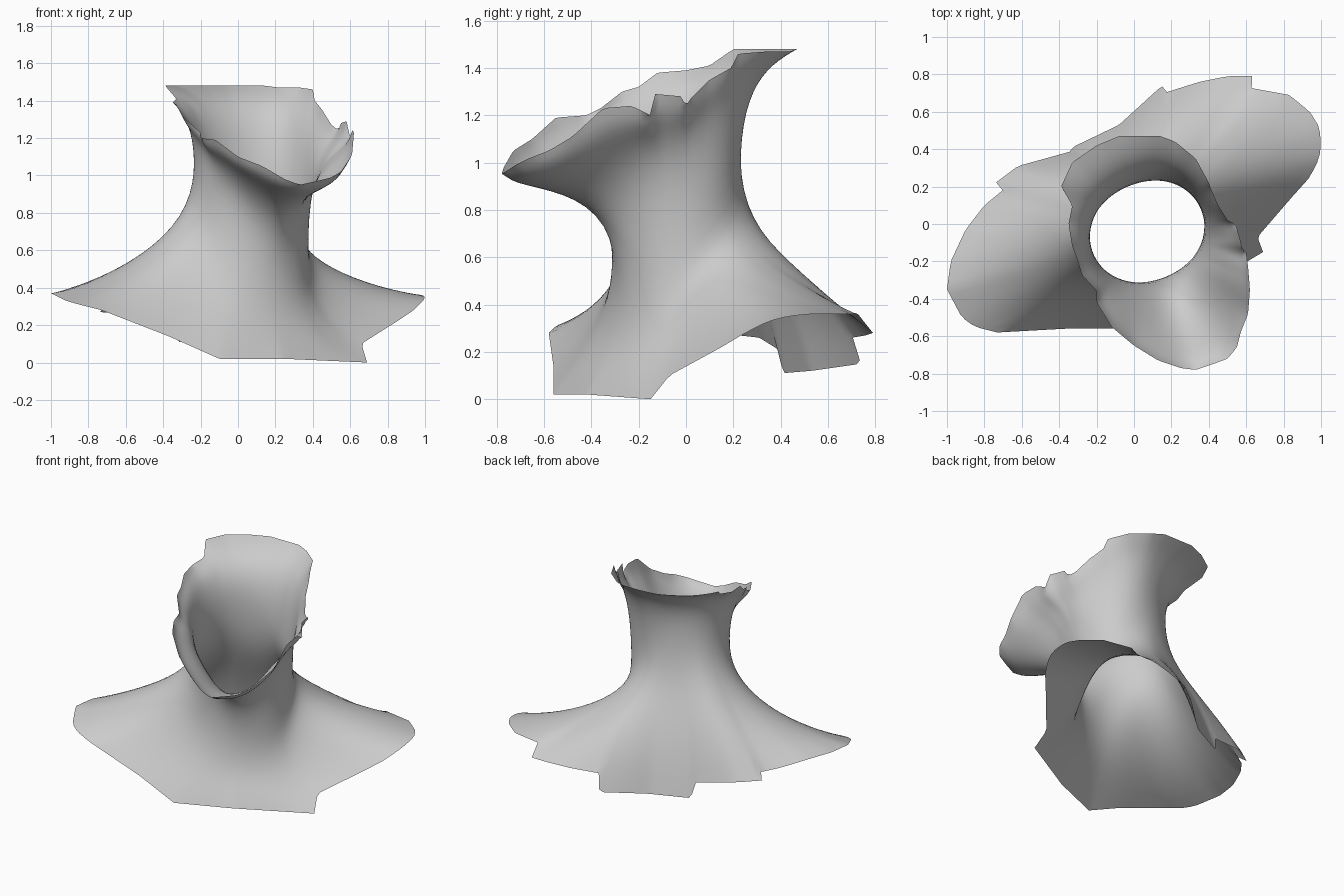
import bpy
import bmesh
from math import atan2, cos, sin, radians, tau
from mathutils import Vector

cube = bpy.data.objects.get("Cube")
if cube:
    bpy.data.objects.remove(cube, do_unlink=True)

COLUMNS = 180
ROWS = 14
AXIS = Vector((0.07, -0.04, 0))   # vertical axis through the neck
SHOULDER = radians(22)            # direction of the left shoulder
BACK = radians(112)               # direction of the nape

# Torn lower edge over chest, shoulders and back, in hundredths
HEM = [
    (100, 43, 35), (99, 52, 36), (94, 60, 36), (83, 69, 36), (61, 73, 36),
    (65, 79, 28), (50, 79, 28), (35, 76, 27), (16, 70, 26),
    (15, 74, 15), (-8, 53, 12), (-33, 41, 11), (-33, 39, 21),
    (-62, 31, 26), (-74, 22, 27), (-69, 19, 30), (-80, 10, 33),
    (-90, -3, 36), (-98, -20, 37), (-100, -35, 37), (-92, -50, 33),
    (-85, -55, 31), (-73, -58, 28), (-37, -56, 14), (-10, -56, 2), (24, -42, 2),
    (69, -15, 0), (66, -7, 10), (85, 15, 22), (94, 25, 28), (99, 35, 33),
]

# Torn upper edge around the jaw and the back of the head, in hundredths
RIM = [
    (14, 47, 148), (22, 44, 147), (33, 35, 147), (40, 22, 146),
    (41, 19, 140), (45, 10, 135), (50, 2, 127), (54, 0, 124),
    (55, -2, 128), (58, -13, 129), (60, -15, 120), (61, -23, 124),
    (62, -35, 123), (61, -48, 111), (57, -58, 105), (55, -66, 102),
    (50, -72, 99), (42, -75, 97), (33, -78, 95), (25, -77, 98), (13, -73, 105),
    (0, -65, 110), (-12, -55, 119), (-20, -42, 120), (-20, -36, 123),
    (-28, -27, 130), (-30, -20, 132), (-33, -12, 138), (-35, 0, 139),
    (-33, 10, 141), (-39, 20, 148), (-33, 33, 148), (-20, 42, 148), (-8, 47, 148),
]


def azimuth(point):
    return atan2(point.y - AXIS.y, point.x - AXIS.x) % tau


def edge_sampler(table):
    """Return a function giving the edge point at any direction from the axis."""
    points = sorted((Vector(row) / 100 for row in table), key=azimuth)
    keys = [azimuth(p) for p in points]
    keys = [keys[-1] - tau] + keys + [keys[0] + tau]
    points = [points[-1]] + points + [points[0]]

    def sample(angle):
        angle %= tau
        i = next(n for n, key in enumerate(keys) if key > angle)
        blend = (angle - keys[i - 1]) / (keys[i] - keys[i - 1])
        return points[i - 1].lerp(points[i], blend)

    return sample


def softened(sample, angle):
    """Edge point averaged over its neighbourhood, free of small tears."""
    offsets = range(-12, 13, 3)
    return sum((sample(angle + radians(o)) for o in offsets), Vector()) / len(offsets)


def throat(angle):
    """Narrowest ring of the neck: an oval that dips to the front."""
    radius = 0.283 + 0.025 * cos(2 * (angle - SHOULDER))
    height = 0.8 + 0.3 * cos(angle - BACK) - 0.14 * cos(angle - SHOULDER)
    return AXIS + Vector((radius * cos(angle), radius * sin(angle), height))


def shift(start, end, across, rise):
    """Move from start towards end, separately across and in height."""
    step = end - start
    return start + Vector((step.x * across, step.y * across, step.z * rise))


def bezier(a, b, c, d):
    curve = []
    for n in range(ROWS + 1):
        t = n / ROWS
        s = 1 - t
        curve.append(a * s**3 + b * (3 * s * s * t) + c * (3 * s * t * t) + d * t**3)
    return curve


def profile(angle):
    """One strip of the shell, from the hem up the neck to the rim."""
    low, mid, high = softened(hem_at, angle), throat(angle), softened(rim_at, angle)
    side = cos(angle - SHOULDER) ** 4
    front = 0.5 - 0.5 * cos(angle - BACK)
    lower = bezier(hem_at(angle),
                   shift(low, mid, 0.43, 0.55 - 0.25 * front - 0.3 * side),
                   shift(mid, low, 0, 0.43 + 0.17 * front + 0.08 * side), mid)
    upper = bezier(mid, shift(mid, high, 0, 0.7 + 0.3 * front),
                   shift(high, mid, 0.5 - 0.52 * front, 0.12 + 0.16 * front),
                   rim_at(angle))
    return lower + upper[1:]


hem_at = edge_sampler(HEM)
rim_at = edge_sampler(RIM)

# Loft the strips into one open shell
bm = bmesh.new()
strips = [[bm.verts.new(p) for p in profile(tau * n / COLUMNS)] for n in range(COLUMNS)]
for n, strip in enumerate(strips):
    following = strips[(n + 1) % COLUMNS]
    for k in range(len(strip) - 1):
        bm.faces.new((strip[k], following[k], following[k + 1], strip[k + 1]))

# Relax the inside of the shell while the torn edges stay put
inner = [v for v in bm.verts if not v.is_boundary]
for _ in range(6):
    bmesh.ops.smooth_vert(bm, verts=inner, factor=0.5,
                          use_axis_x=True, use_axis_y=True, use_axis_z=True)

for face in bm.faces:
    face.smooth = True
mesh = bpy.data.meshes.new("neck_and_shoulders")
bm.to_mesh(mesh)
bm.free()

# Plain grey surface
grey = bpy.data.materials.new("light_grey")
grey.use_nodes = True
colour = (0.6, 0.6, 0.6, 1)
grey.diffuse_color = colour
grey.node_tree.nodes["Principled BSDF"].inputs["Base Color"].default_value = colour
mesh.materials.append(grey)

shell = bpy.data.objects.new("neck_and_shoulders", mesh)
bpy.context.collection.objects.link(shell)
